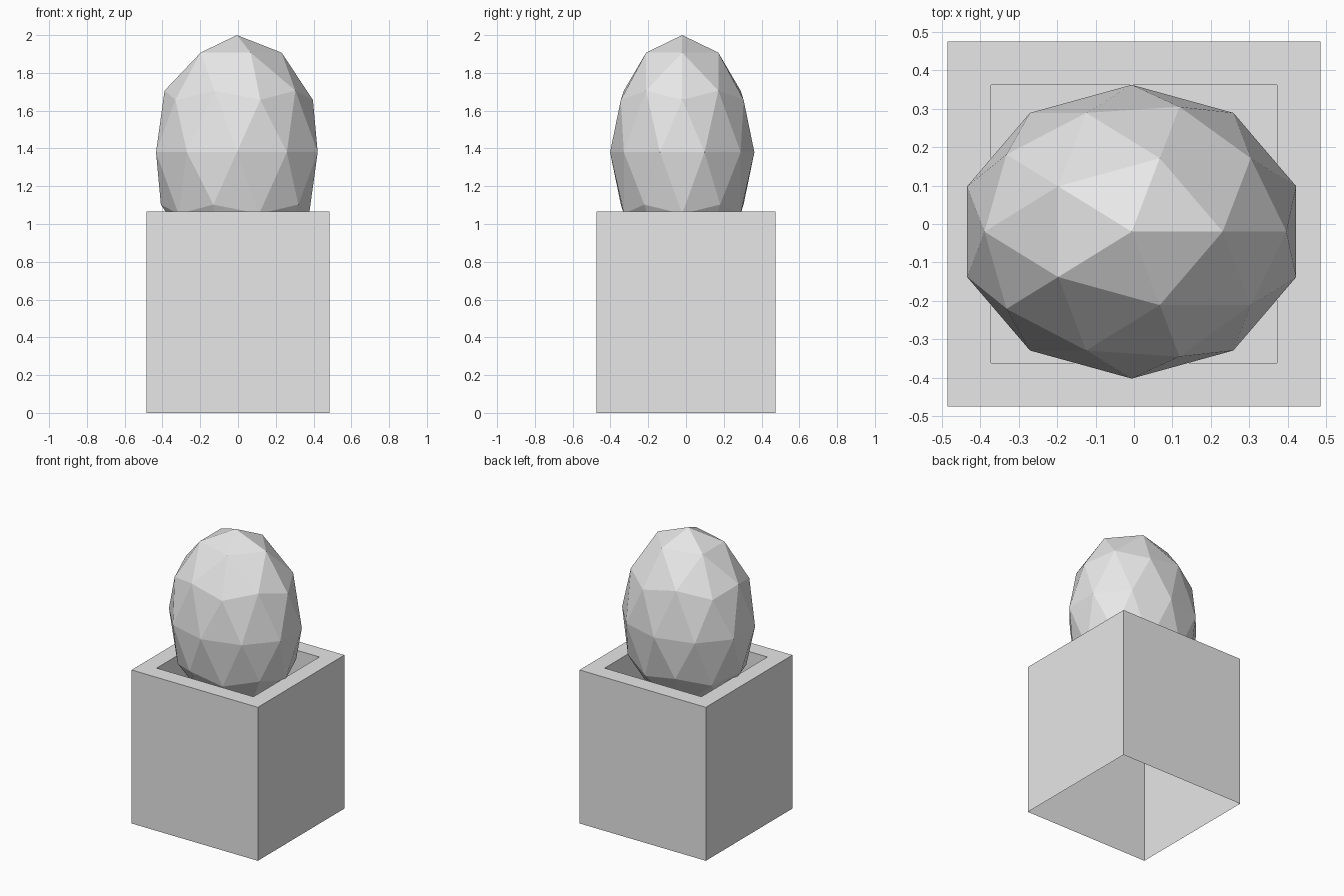
import bpy
import bmesh
from mathutils import Matrix, Vector

default = bpy.data.objects.get("Cube")
if default:
    bpy.data.objects.remove(default, do_unlink=True)

# Single plain grey
grey = bpy.data.materials.new("light_grey")
grey.use_nodes = True
colour = (0.8, 0.8, 0.8, 1.0)
grey.diffuse_color = colour
grey.node_tree.nodes["Principled BSDF"].inputs["Base Color"].default_value = colour


def add_object(name, bm):
    mesh = bpy.data.meshes.new(name)
    bm.to_mesh(mesh)
    bm.free()
    mesh.materials.append(grey)
    obj = bpy.data.objects.new(name, mesh)
    bpy.context.collection.objects.link(obj)
    return obj


# Planter box: thin walls, open underneath, square well sunk into the top
WIDTH, DEPTH, HEIGHT = 0.97, 0.95, 1.066
RIM, WELL = 0.16, 0.35

bm = bmesh.new()
size = Matrix.Diagonal((WIDTH, DEPTH, HEIGHT, 1))
bmesh.ops.create_cube(bm, size=1, matrix=Matrix.Translation((0, 0, HEIGHT / 2)) @ size)
bm.normal_update()
bottom = min(bm.faces, key=lambda f: f.normal.z)
bmesh.ops.delete(bm, geom=[bottom], context='FACES_ONLY')
top = max(bm.faces, key=lambda f: f.normal.z)
bmesh.ops.inset_region(bm, faces=[top], thickness=RIM)

# Push the inset face down to form the well
well = bmesh.ops.extrude_discrete_faces(bm, faces=[top])["faces"][0]
floor_verts = list(well.verts)
rim_verts = [min((v for v in bm.verts if v not in floor_verts),
                 key=lambda v: (v.co - f.co).length) for f in floor_verts]
bmesh.ops.translate(bm, verts=floor_verts, vec=Vector((0, 0, -WELL)))
for i in range(4):
    j = (i + 1) % 4
    edge_quad = (rim_verts[i], rim_verts[j], floor_verts[j], floor_verts[i])
    if not any(set(f.verts) == set(edge_quad) for f in bm.faces):
        bm.faces.new(edge_quad)
bmesh.ops.recalc_face_normals(bm, faces=bm.faces)
bm.normal_update()
if max(bm.faces, key=lambda f: f.calc_center_median().z).normal.z < 0:
    bmesh.ops.reverse_faces(bm, faces=bm.faces)
add_object("planter_box", bm)

# Faceted egg-shaped bush sitting in the well
bm = bmesh.new()
bmesh.ops.create_icosphere(bm, subdivisions=2, radius=1,
                           matrix=Matrix.Diagonal((0.45, 0.382, 0.62, 1)))
bush = add_object("bush", bm)
bush.location = (-0.006, -0.02, 1.38)
